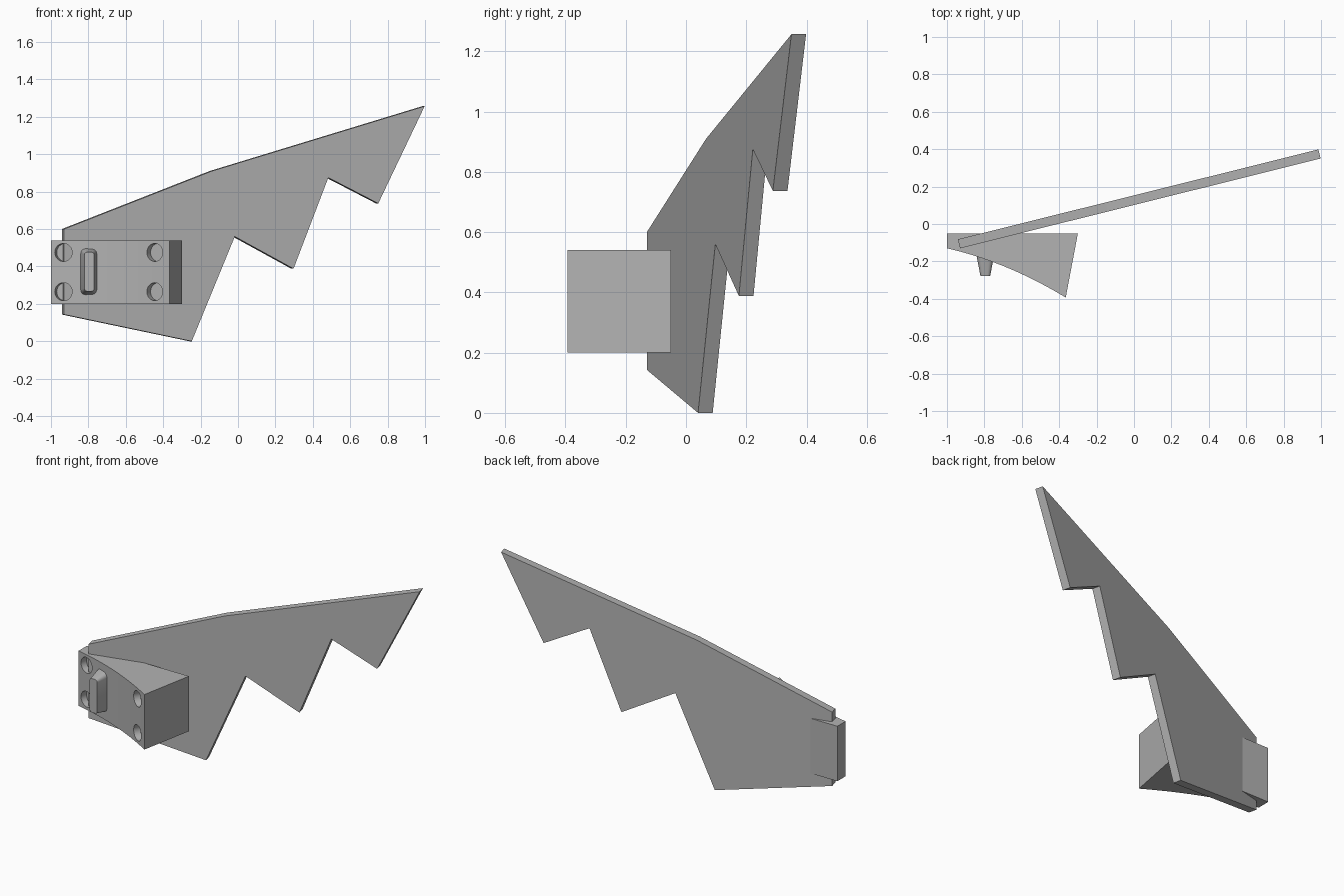
import bpy, bmesh
from math import atan2, pi, radians
from mathutils import Matrix, Vector

cube = bpy.data.objects.get("Cube")
if cube:
    bpy.data.objects.remove(cube, do_unlink=True)

grey = bpy.data.materials.new("plain_grey")
grey.use_nodes = True
colour = (0.45, 0.45, 0.45, 1)
grey.diffuse_color = colour
grey.node_tree.nodes["Principled BSDF"].inputs["Base Color"].default_value = colour


def finish(name, bm):
    bmesh.ops.recalc_face_normals(bm, faces=bm.faces)
    mesh = bpy.data.meshes.new(name)
    bm.to_mesh(mesh)
    bm.free()
    mesh.materials.append(grey)
    obj = bpy.data.objects.new(name, mesh)
    bpy.context.collection.objects.link(obj)
    return obj


def prism(name, points, offset):
    """Extrude a closed 3D outline along an offset."""
    bm = bmesh.new()
    face = bm.faces.new([bm.verts.new(p) for p in points])
    ext = bmesh.ops.extrude_face_region(bm, geom=[face])
    verts = [g for g in ext["geom"] if isinstance(g, bmesh.types.BMVert)]
    bmesh.ops.translate(bm, verts=verts, vec=offset)
    return finish(name, bm)


# Jagged wing plate, swept back
slope = 0.249
outline = [(-0.93, 0.60), (-0.14, 0.91), (0.998, 1.257), (0.75, 0.737),
           (0.483, 0.875), (0.297, 0.388), (-0.017, 0.56), (-0.247, 0),
           (-0.93, 0.143)]
normal = Vector((-slope, 1, 0)).normalized()
prism("wing_plate", [(x, -0.13 + slope * (x + 0.93), z) for x, z in outline],
      normal * 0.05)

# Mounting block with a hollow curved front
left, right = Vector((-1, -0.13)), Vector((-0.365, -0.393))
sag = 0.03


def front_y(x):
    t = (x - left.x) / (right.x - left.x)
    return left.y + (right.y - left.y) * t + 4 * sag * t * (1 - t)


steps = 20
arc = [left.x + (right.x - left.x) * i / steps for i in range(steps + 1)]
base = [(x, front_y(x), 0.2) for x in arc] + [(-0.3, -0.05, 0.2), (-1, -0.05, 0.2)]
block = prism("mounting_block", base, (0, 0, 0.34))

# Four shallow round holes, square to the curved front
bm = bmesh.new()
for x in (-0.933, -0.445):
    grade = (front_y(x + 0.01) - front_y(x - 0.01)) / 0.02
    for z in (0.265, 0.475):
        place = (Matrix.Translation((x, front_y(x), z))
                 @ Matrix.Rotation(atan2(grade, 1), 4, "Z")
                 @ Matrix.Rotation(pi / 2, 4, "X"))
        bmesh.ops.create_cone(bm, cap_ends=True, segments=32, radius1=0.048,
                              radius2=0.048, depth=0.08, matrix=place)
cutter = finish("hole_cutter", bm)
cutter.hide_render = True
cutter.hide_set(True)
cut = block.modifiers.new("holes", "BOOLEAN")
cut.operation = "DIFFERENCE"
cut.solver = "EXACT"
cut.object = cutter
bpy.context.view_layer.update()
graph = bpy.context.evaluated_depsgraph_get()
block.data = bpy.data.meshes.new_from_object(block.evaluated_get(graph))
block.modifiers.clear()
bpy.data.objects.remove(cutter, do_unlink=True)

# Tapered upright tab with rounded corners
bm = bmesh.new()
rings = []
for y, half_x, half_z in ((-0.15, 0.05, 0.13), (-0.19, 0.043, 0.122), (-0.277, 0.026, 0.105)):
    r = half_x * 0.6
    ring = []
    for k, (sx, sz) in enumerate(((1, 1), (-1, 1), (-1, -1), (1, -1))):
        for j in range(5):
            turn = Matrix.Rotation(pi / 2 * (k + j / 4), 2) @ Vector((r, 0))
            ring.append(bm.verts.new((-0.795 + sx * (half_x - r) + turn.x, y,
                                      0.372 + sz * (half_z - r) + turn.y)))
    rings.append(ring)
for a, b in zip(rings, rings[1:]):
    for i in range(len(a)):
        j = (i + 1) % len(a)
        bm.faces.new((a[i], a[j], b[j], b[i]))
bm.faces.new(rings[0])
bm.faces.new(rings[-1])
tab = finish("front_tab", bm)

# Smooth the curved parts, keeping edges sharp
bpy.ops.object.select_all(action="DESELECT")
for obj in (block, tab):
    obj.select_set(True)
bpy.context.view_layer.objects.active = block
bpy.ops.object.shade_smooth_by_angle(angle=radians(30))
